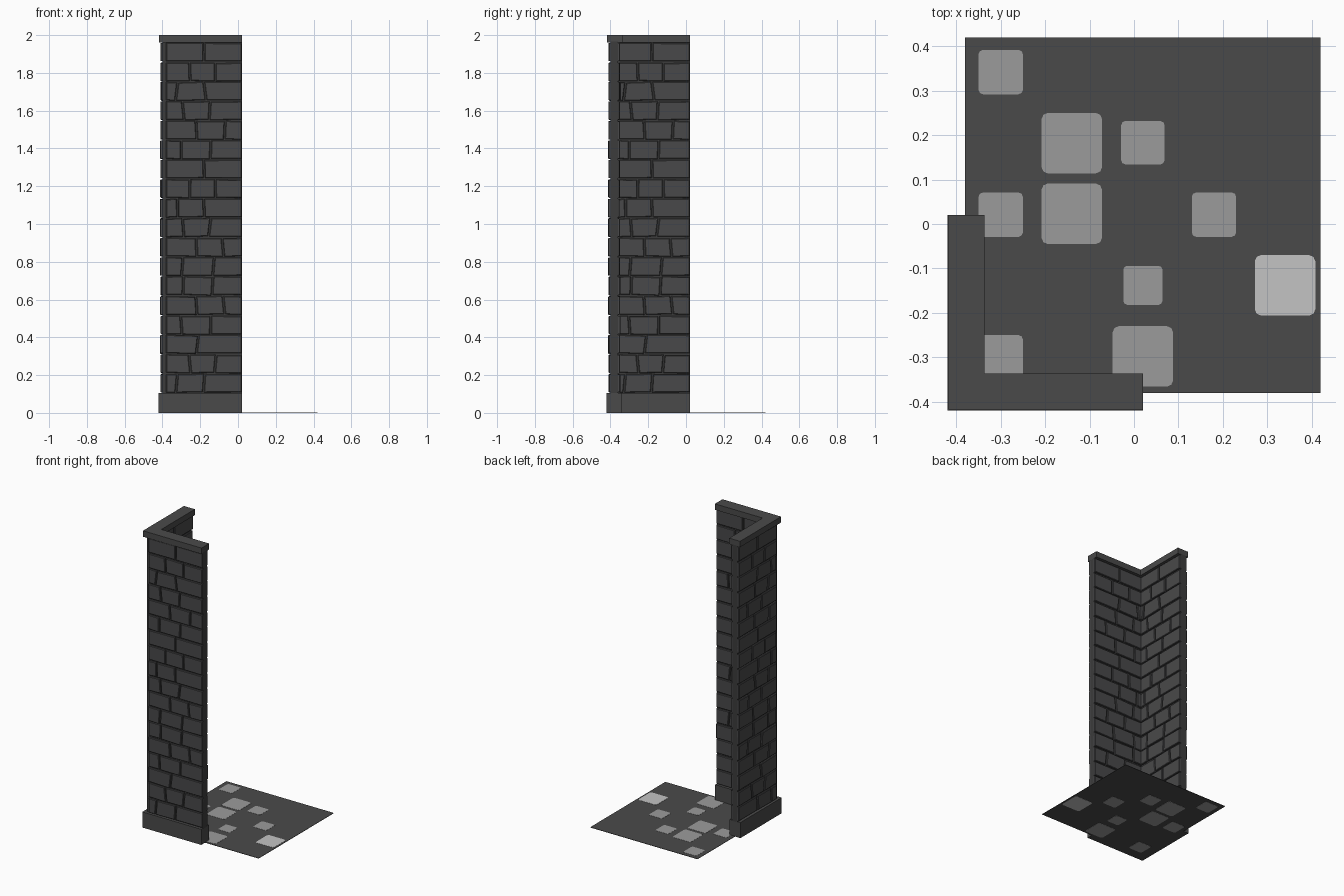
import bpy, bmesh, random

if "Cube" in bpy.data.objects:
    bpy.data.objects.remove(bpy.data.objects["Cube"])
random.seed(4)

def mat(name, v):
    m = bpy.data.materials.new(name)
    m.diffuse_color = (v[0], v[1], v[2], 1)
    m.use_nodes = True
    m.node_tree.nodes["Principled BSDF"].inputs["Base Color"].default_value = m.diffuse_color
    return m

STONE = mat("dark stone", (0.068, 0.068, 0.068))
BRICK = mat("brick grey", (0.066, 0.066, 0.068))
MORTAR = mat("mortar", (0.045, 0.045, 0.045))
PATCH = mat("light grey patch", (0.33, 0.33, 0.33))
PALE = mat("pale patch", (0.55, 0.55, 0.55))

def make(name, bm, material):
    bmesh.ops.recalc_face_normals(bm, faces=bm.faces)
    me = bpy.data.meshes.new(name)
    bm.to_mesh(me)
    bm.free()
    me.materials.append(material)
    ob = bpy.data.objects.new(name, me)
    bpy.context.collection.objects.link(ob)
    return ob

def prism(bm, outline, z0, z1):
    lo = [bm.verts.new((x, y, z0)) for x, y in outline]
    hi = [bm.verts.new((x, y, z1)) for x, y in outline]
    n = len(lo)
    bm.faces.new(lo[::-1])
    bm.faces.new(hi)
    for i in range(n):
        j = (i + 1) % n
        bm.faces.new((lo[i], lo[j], hi[j], hi[i]))

def l_wall(name, a, b, z0, z1, material):
    """L-shaped corner: outer face at a, inner face at b, arms ending at E."""
    bm = bmesh.new()
    prism(bm, [(a, a), (E, a), (E, b), (b, b), (b, E), (a, E)], z0, z1)
    return make(name, bm, material)

# Base, core and cap of the corner
E = 0.02
l_wall("wall_base", -0.42, -0.34, 0.0, 0.105, STONE)
l_wall("wall_core", -0.40, -0.36, 0.10, 1.965, MORTAR)
l_wall("wall_cap", -0.417, -0.336, 1.96, 2.0, STONE)

# Brick courses: joint positions along an arm, bottom to top
JOINTS = [(-.325, -.18), (-.255, -.12), (-.215,), (-.30, -.145), (-.22, -.075),
          (-.29, -.135), (-.295, -.13), (-.22, -.08), (-.29, -.15),
          (-.32, -.18), (-.255, -.12), (-.18,), (-.30, -.145), (-.22, -.07),
          (-.29, -.15), (-.325, -.175), (-.255, -.12), (-.18,)]
Z0, Z1 = 0.105, 1.96
H = (Z1 - Z0) / len(JOINTS)
GAP = 0.004

def brick_face(name, start, back, front, swap):
    bm = bmesh.new()
    for r, js in enumerate(JOINTS):
        # slanted joints: (bottom, top) position of each edge
        rng = random.Random(r)
        edges = [(start, start)]
        for j in js:
            s = rng.uniform(-0.006, 0.006)
            edges.append((j - s, j + s))
        edges.append((E + GAP, E + GAP))
        zb, zt = Z0 + r * H + GAP, Z0 + (r + 1) * H - GAP
        for (lb, lt), (rb, rt) in zip(edges, edges[1:]):
            t = [rng.uniform(-0.0025, 0.0025) for _ in range(2)]
            depth = front + rng.uniform(-0.0025, 0.0025)
            c = 0.003
            quad = [(lb + GAP, zb + t[0]), (rb - GAP, zb + t[1]),
                    (rt - GAP, zt + t[1]), (lt + GAP, zt + t[0])]
            top = [(quad[0][0] + c, quad[0][1] + c), (quad[1][0] - c, quad[1][1] + c),
                   (quad[2][0] - c, quad[2][1] - c), (quad[3][0] + c, quad[3][1] - c)]
            shoulder = depth + (c if depth < back else -c)
            rings = []
            for pts, d in ((quad, back), (quad, shoulder), (top, depth)):
                rings.append([bm.verts.new((d, u, z) if swap else (u, d, z)) for u, z in pts])
            bm.faces.new(rings[0])
            bm.faces.new(rings[2])
            for p, q in zip(rings, rings[1:]):
                for i in range(4):
                    k = (i + 1) % 4
                    bm.faces.new((p[i], p[k], q[k], q[i]))
    make(name, bm, BRICK)

for swap, side in ((False, "front"), (True, "left")):
    brick_face(side + "_outer_bricks", -0.384, -0.395, -0.41, swap)
    brick_face(side + "_inner_bricks", -0.36, -0.365, -0.35, swap)

# Floor sheet
bm = bmesh.new()
prism(bm, [(-0.38, -0.38), (0.42, -0.38), (0.42, 0.42), (-0.38, 0.42)], -0.0005, 0.002)
make("floor", bm, STONE)

# Floor patches with clipped corners: centre x, centre y, half size
PATCHES = [(-.30, .342, .05), (-.14, .182, .068), (.02, .183, .049), (-.30, .021, .05),
           (-.14, .023, .068), (.18, .021, .05), (.02, -.138, .044),
           (-.30, -.30, .05), (.02, -.298, .068)]

def patch(bm, x, y, h):
    c = h * 0.2
    d = h * 0.06
    corner = [(h, h - c), (h - d, h - d), (h - c, h)]
    pts = []
    for _ in range(4):
        pts += [(x + u, y + v) for u, v in corner]
        corner = [(-v, u) for u, v in corner]
    prism(bm, pts, -0.0015, 0.003)

bm = bmesh.new()
for p in PATCHES:
    patch(bm, *p)
make("floor_patches", bm, PATCH)
bm = bmesh.new()
patch(bm, .34, -.138, .068)
make("pale_floor_patch", bm, PALE)
